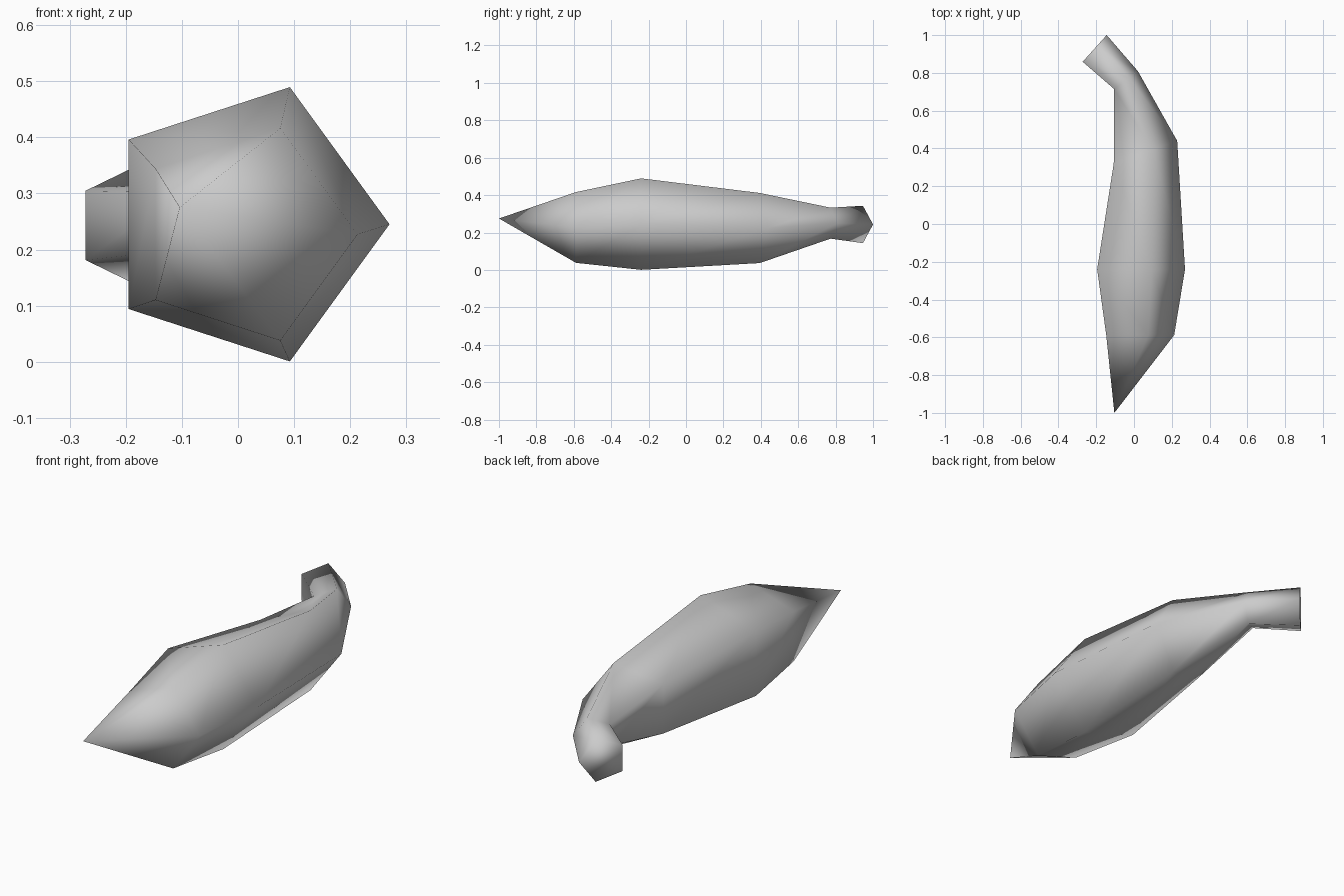
import bpy, bmesh, math
from mathutils import Vector, Matrix

cube = bpy.data.objects.get("Cube")
if cube:
    bpy.data.objects.remove(cube, do_unlink=True)

SIDES = 5
TIP = (-0.104, -1.0, 0.275)

# Cross-sections along the bent body: centre, radius, turn in degrees
SECTIONS = [
    ((0.014, -0.588, 0.227), 0.199, 0),
    ((0.013, -0.24, 0.245), 0.257, 0),
    ((0.043, 0.374, 0.224), 0.197, 19.5),
    ((-0.049, 0.757, 0.25), 0.087, 37),
    ((-0.215, 0.922, 0.243), 0.105, 48),
]

# Plain grey skin
skin = bpy.data.materials.new("plain grey")
skin.use_nodes = True
colour = (0.6, 0.6, 0.6, 1)
skin.diffuse_color = colour
skin.node_tree.nodes["Principled BSDF"].inputs["Base Color"].default_value = colour

bm = bmesh.new()


def make_ring(centre, radius, turn):
    """Upright polygon with one corner pointing to the side, turned about z."""
    spin = Matrix.Rotation(math.radians(turn), 3, 'Z')
    ring = []
    for i in range(SIDES):
        a = math.tau * i / SIDES
        corner = Vector((math.cos(a), 0, math.sin(a))) * radius
        ring.append(bm.verts.new(Vector(centre) + spin @ corner))
    return ring


rings = [make_ring(*section) for section in SECTIONS]

# Pointed front, side walls and closed stalk end
tip = bm.verts.new(TIP)
for i in range(SIDES):
    j = (i + 1) % SIDES
    bm.faces.new((tip, rings[0][i], rings[0][j]))
    for a, b in zip(rings, rings[1:]):
        bm.faces.new((a[i], b[i], b[j], a[j]))
bm.faces.new(rings[-1])
bmesh.ops.recalc_face_normals(bm, faces=bm.faces)
for face in bm.faces:
    face.smooth = True

mesh = bpy.data.meshes.new("curved_pod")
bm.to_mesh(mesh)
bm.free()
mesh.materials.append(skin)
pod = bpy.data.objects.new("curved_pod", mesh)
bpy.context.collection.objects.link(pod)
